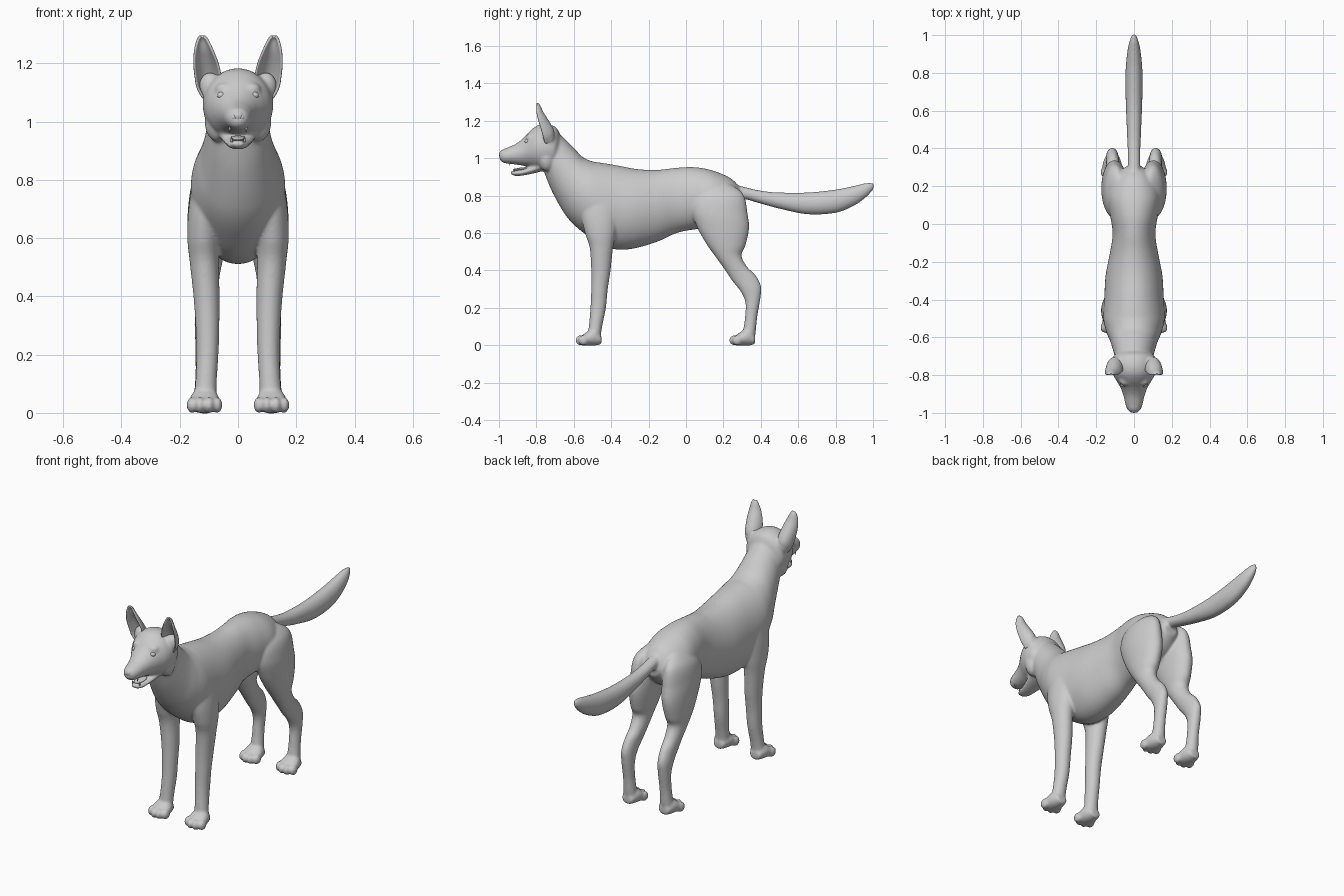
import bpy, bmesh, math
from mathutils import Matrix, Vector

grey = bpy.data.materials.new("coat grey")
grey.diffuse_color = (0.6, 0.6, 0.6, 1)


def finish(name, bm):
    bmesh.ops.recalc_face_normals(bm, faces=bm.faces)
    for f in bm.faces:
        f.smooth = True
    me = bpy.data.meshes.new(name)
    bm.to_mesh(me)
    bm.free()
    me.materials.append(grey)
    ob = bpy.data.objects.new(name, me)
    bpy.context.collection.objects.link(ob)
    return ob


def spline(rows, steps=7):
    """Catmull-Rom interpolation through section rows."""
    out = []
    for i in range(len(rows) - 1):
        p = [rows[max(0, min(len(rows) - 1, i + k))] for k in (-1, 0, 1, 2)]
        for s in range(steps):
            t = s / steps
            out.append([0.5 * (2 * b + (c - a) * t + (2 * a - 5 * b + 4 * c - d) * t * t
                               + (3 * b - a - 3 * c + d) * t ** 3) for a, b, c, d in zip(*p)])
    return out + [list(rows[-1])]


def loft(bm, rows, side=1, n=56):
    """Elliptic rings; row = y1, z1, y2, z2 (ends of the ring), half width, centre x."""
    rings = []
    for y1, z1, y2, z2, w, x in spline(rows):
        ring = []
        for k in range(n):
            a = 2 * math.pi * k / n
            c, s = math.cos(a) / 2, math.sin(a)
            ring.append(bm.verts.new((side * (x + w * s), (y1 + y2) / 2 + (y2 - y1) * c,
                                      (z1 + z2) / 2 + (z2 - z1) * c)))
        rings.append(ring)
    for r, q in zip(rings, rings[1:]):
        for k in range(n):
            bm.faces.new((r[k], r[(k + 1) % n], q[(k + 1) % n], q[k]))
    bm.faces.new(rings[0][::-1])
    bm.faces.new(rings[-1])


def ball(bm, loc, size, rot=0):
    m = Matrix.Translation(loc) @ Matrix.Rotation(rot, 4, 'X') @ Matrix.Diagonal((*size, 1))
    bmesh.ops.create_uvsphere(bm, u_segments=24, v_segments=14, radius=1, matrix=m)


bm = bmesh.new()

# trunk and neck
loft(bm, [(.305, .74, .31, .81, .04, 0), (.24, .67, .25, .885, .10, 0),
          (.15, .63, .15, .932, .137, 0), (.05, .62, .05, .952, .127, 0),
          (-.05, .60, -.05, .949, .113, 0), (-.15, .555, -.15, .938, .127, 0),
          (-.28, .517, -.26, .942, .15, 0), (-.38, .513, -.38, .964, .157, 0),
          (-.46, .54, -.46, .977, .162, 0), (-.54, .595, -.50, .983, .16, 0),
          (-.61, .655, -.55, 1.005, .143, 0), (-.66, .72, -.59, 1.045, .124, 0),
          (-.72, .83, -.65, 1.105, .106, 0), (-.76, .93, -.70, 1.15, .095, 0)])

# skull and muzzle
loft(bm, [(-.68, .97, -.67, 1.12, .07, 0), (-.705, .94, -.695, 1.165, .11, 0),
          (-.75, .932, -.74, 1.182, .121, 0), (-.80, .942, -.79, 1.177, .112, 0),
          (-.84, .955, -.83, 1.15, .09, 0), (-.87, .96, -.87, 1.108, .07, 0),
          (-.91, .966, -.91, 1.077, .056, 0), (-.96, .972, -.955, 1.057, .045, 0),
          (-.985, .98, -.985, 1.045, .033, 0), (-.997, .995, -.997, 1.03, .016, 0)])

# lower jaw
loft(bm, [(-.75, .935, -.75, 1.0, .075, 0), (-.82, .918, -.82, .962, .056, 0),
          (-.87, .908, -.87, .943, .043, 0), (-.91, .905, -.91, .936, .034, 0),
          (-.937, .915, -.937, .934, .018, 0)])

# tail
loft(bm, [(.20, .80, .20, .88, .04, 0), (.30, .785, .30, .85, .033, 0),
          (.40, .757, .40, .827, .034, 0), (.50, .73, .50, .817, .038, 0),
          (.65, .70, .65, .817, .044, 0), (.80, .708, .80, .833, .045, 0),
          (.90, .747, .90, .853, .037, 0), (.965, .793, .965, .868, .025, 0),
          (1.003, .835, 1.003, .87, .009, 0)])

for s in (1, -1):
    # front leg with shoulder
    loft(bm, [(-.49, .90, -.43, .90, .02, .08), (-.545, .80, -.37, .80, .048, .103),
              (-.56, .70, -.36, .70, .059, .111), (-.54, .60, -.375, .60, .056, .118),
              (-.515, .52, -.39, .52, .05, .116), (-.507, .40, -.403, .40, .045, .108),
              (-.507, .30, -.418, .30, .041, .105), (-.511, .20, -.428, .20, .038, .105),
              (-.52, .10, -.448, .10, .037, .11), (-.53, .02, -.46, .02, .042, .115)], s)
    # thigh, hock and rear pastern
    loft(bm, [(.12, .87, .22, .87, .02, .07), (.05, .80, .305, .81, .055, .096),
              (.03, .72, .33, .70, .071, .1), (.06, .63, .337, .62, .068, .104),
              (.11, .54, .317, .53, .058, .108), (.16, .47, .297, .48, .048, .11),
              (.21, .40, .327, .42, .041, .11), (.25, .34, .372, .375, .036, .112),
              (.29, .29, .402, .315, .034, .115), (.317, .23, .398, .25, .032, .115),
              (.315, .15, .381, .15, .031, .115), (.305, .08, .374, .08, .035, .115),
              (.29, .02, .365, .02, .04, .115)], s)
    # front and rear paws with four toes each
    for dy in (0, .822):
        loft(bm, [(-.452 + dy, .006, -.452 + dy, .05, .03, .115),
                  (-.49 + dy, -.002, -.49 + dy, .088, .047, .115),
                  (-.53 + dy, -.002, -.53 + dy, .072, .054, .115),
                  (-.56 + dy, 0, -.56 + dy, .048, .047, .115)], s)
        for off, ty in ((-.044, -.548), (-.016, -.564), (.016, -.564), (.044, -.548)):
            ball(bm, (s * (.115 + off), ty + dy, .027), (.018, .028, .028))
    # brow, cheek ruff and ear root
    ball(bm, (s * .045, -.83, 1.112), (.034, .026, .022))
    ball(bm, (s * .07, -.745, 1.0), (.045, .045, .07))
    ball(bm, (s * .096, -.735, 1.12), (.038, .034, .05))

body = finish("body", bm)
rm = body.modifiers.new("fuse", 'REMESH')
rm.mode = 'VOXEL'
rm.voxel_size = 0.006
rm.use_smooth_shade = True
sm = body.modifiers.new("soften", 'SMOOTH')
sm.factor = 0.5
sm.iterations = 14

# cupped ears, opening forward: z, inner x, outer x, front edge y, cup depth
bm = bmesh.new()
grid = []
for z, xi, xo, yf, d in spline([(1.08, .085, .118, -.755, .035), (1.115, .070, .138, -.765, .055),
                                (1.15, .060, .145, -.775, .065), (1.20, .070, .15, -.79, .052),
                                (1.245, .088, .147, -.80, .033), (1.28, .105, .138, -.80, .017),
                                (1.294, .117, .128, -.80, .005)], 3):
    grid.append([bm.verts.new(((xi + xo) / 2 - (xo - xi) / 2 * math.cos(math.pi * k / 10),
                               yf + d * math.sin(math.pi * k / 10), z)) for k in range(11)])
for r, q in zip(grid, grid[1:]):
    for k in range(10):
        bm.faces.new((r[k], r[k + 1], q[k + 1], q[k]))
ears = finish("ears", bm)
so = ears.modifiers.new("thickness", 'SOLIDIFY')
so.thickness = 0.01
so.offset = 0
ears.modifiers.new("mirror", 'MIRROR')
ears.modifiers.new("round", 'SUBSURF').levels = 1

# eyes
bm = bmesh.new()
for s in (1, -1):
    ball(bm, (s * .055, -.849, 1.09), (.017, .014, .013))
finish("eyes", bm)

# nose with two nostril wings
bm = bmesh.new()
ball(bm, (0, -.982, 1.02), (.022, .018, .02))
for s in (1, -1):
    ball(bm, (s * .013, -.984, 1.015), (.011, .014, .012))
finish("nose", bm)

# tongue
bm = bmesh.new()
ball(bm, (0, -.875, .943), (.026, .05, .008), 0.1)
finish("tongue", bm)

# canine teeth, upper and lower
bm = bmesh.new()
for s in (1, -1):
    for y, z, x, flip in ((-.945, .972, .028, math.pi), (-.918, .940, .022, 0)):
        m = Matrix.Translation((s * x, y, z)) @ Matrix.Rotation(flip, 4, 'X')
        bmesh.ops.create_cone(bm, cap_ends=True, segments=10, radius1=.005, radius2=.001,
                              depth=.02, matrix=m)
finish("teeth", bm)
